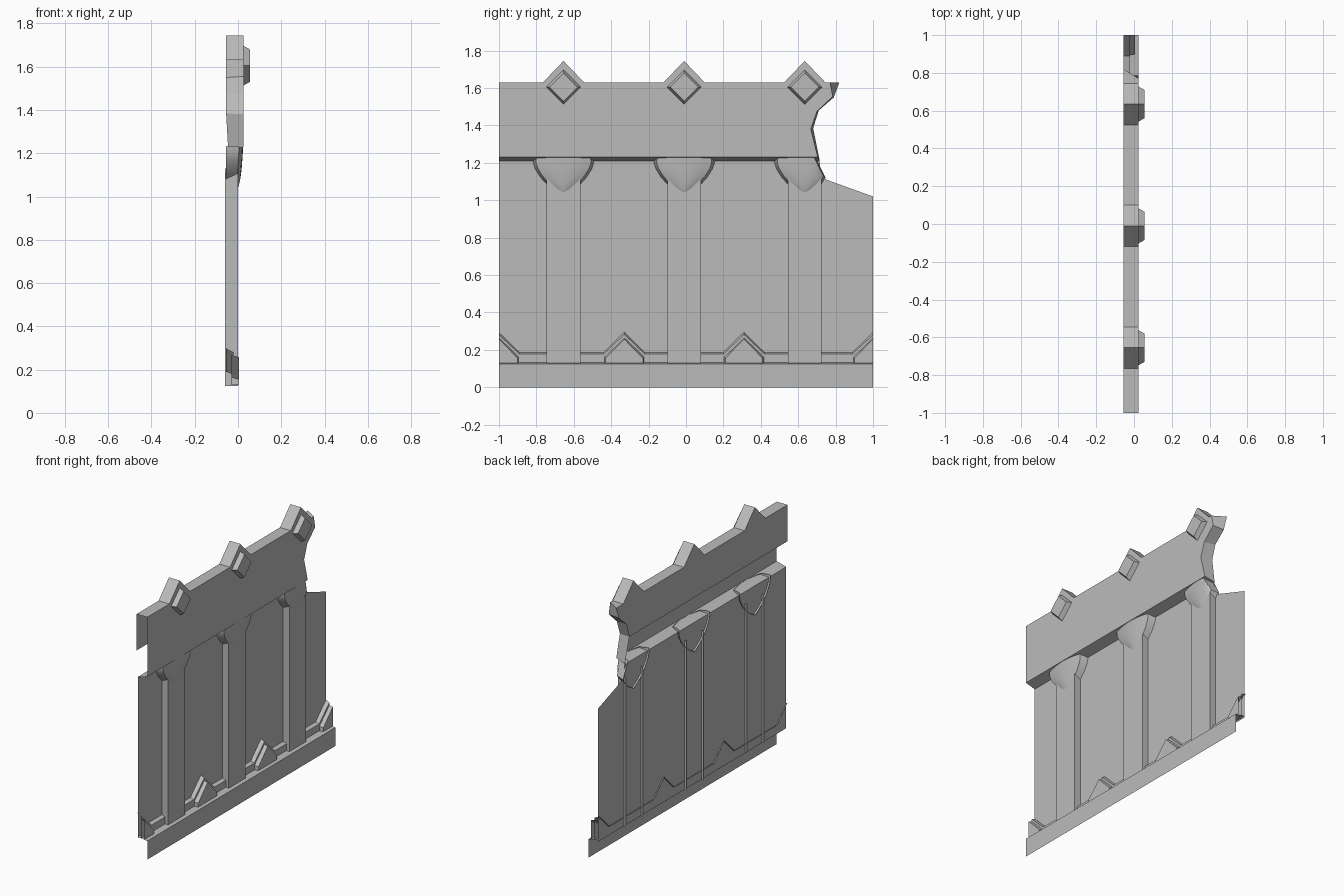
import bpy, bmesh

old = bpy.data.objects.get("Cube")
if old:
    bpy.data.objects.remove(old)

stone = bpy.data.materials.new("grey_stone")
stone.use_nodes = True
GREY = (0.5, 0.5, 0.5, 1)
stone.diffuse_color = GREY
stone.node_tree.nodes["Principled BSDF"].inputs["Base Color"].default_value = GREY

FRONT, BACK, WALL = 0.025, -0.055, -0.045
BAYS = (-0.655, -0.01, 0.635)


def at(x, path):
    """Place a (y, z) path at depth x."""
    return [(x, y, z) for y, z in path]


def strip(a, b):
    """Quads joining two matching paths."""
    return [[a[i], a[i + 1], b[i + 1], b[i]] for i in range(len(a) - 1)]


def build(name, faces, smooth=False):
    bm = bmesh.new()
    for face in faces:
        points = [p for i, p in enumerate(face) if p != face[i - 1]]
        if len(points) > 2:
            bm.faces.new([bm.verts.new(p) for p in points])
    bmesh.ops.remove_doubles(bm, verts=bm.verts, dist=0.0005)
    mesh = bpy.data.meshes.new(name)
    bm.to_mesh(mesh)
    bm.free()
    mesh.materials.append(stone)
    obj = bpy.data.objects.new(name, mesh)
    bpy.context.collection.objects.link(obj)
    if smooth:
        bpy.ops.object.select_all(action="DESELECT")
        obj.select_set(True)
        bpy.context.view_layer.objects.active = obj
        bpy.ops.object.shade_smooth_by_angle(angle=0.6)
    return obj


# Top beam with pointed crests and a broken end
crest = [(-1, 1.63)]
for c in BAYS:
    crest += [(c - 0.11, 1.63), (c, 1.745), (c + 0.11, 1.63)]
break_front = [(0.77, 1.63), (0.785, 1.555), (0.7, 1.475), (0.667, 1.38), (0.705, 1.23)]
break_back = [(0.82, 1.63), (0.79, 1.55), (0.71, 1.48), (0.68, 1.385), (0.715, 1.21)]
front = at(FRONT, crest + break_front)
back = at(BACK, crest + break_back)
back[-1] = (WALL, *break_back[-1])
beam = strip(front, back)
beam.append([(FRONT, -1, 1.23)] + front)
beam[-1].reverse()
beam.append(back[:-1] + [(BACK, -1, 1.385)])
beam.append([(WALL, -1, 1.21), (WALL, 0.715, 1.21), (FRONT, 0.705, 1.23), (FRONT, -1, 1.23)])
build("top_beam", beam)

# Thin wall panel with a broken corner
wall = at(WALL, [(-1, 0.125), (-1, 1.21), (0.715, 1.21), (0.72, 1.13), (0.75, 1.11), (1, 1.02), (1, 0.125)])
build("wall_panel", [wall[::-1]])

# Base board with a narrow ledge
base = [at(FRONT, [(-1, 0), (1, 0), (1, 0.125), (-1, 0.125)])]
base += strip([(FRONT, -1, 0.125), (FRONT, 1, 0.125)], [(WALL, -1, 0.135), (WALL, 1, 0.135)])
build("base_board", base)


def diamond(c, r):
    z = 1.605
    return [(c - r, z), (c, z + r), (c + r, z), (c, z - r), (c - r, z)]


def corbel(c, broken):
    rows = [(1.23, 0.145, 0.023), (1.2, 0.147, 0.022), (1.17, 0.137, 0.02), (1.13, 0.112, 0.017),
            (1.09, 0.076, 0.012), (1.06, 0.037, 0.006), (1.04, 0, 0)]
    ts = [i / 4 for i in range(-4, 5)]

    def point(z, w, x, t):
        y = c + w * t
        if broken:
            y = min(y, 0.685 + 0.5 * (1.23 - z))
        return (x - 0.018 * t * t * min(1, w * 12), y, z)

    grid = [[point(*r, t) for t in ts] for r in rows]
    faces = []
    for upper, lower in zip(grid, grid[1:]):
        faces += strip(lower, upper)
    for side, edge in ((-1, [g[0] for g in grid]), (1, [g[-1] for g in grid])):
        rear = [(BACK, c + (y - c) * 1.12, 1.21 + (z - 1.21) * 1.12) for _, y, z in edge]
        faces += strip(edge, rear) if side > 0 else strip(rear, edge)
    return faces


# Studs, pilasters and shield corbels in each bay
for n, c in enumerate(BAYS, 1):
    outer, inner = at(FRONT, diamond(c, 0.092)), at(0.055, diamond(c, 0.075))
    build(f"diamond_stud_{n}", strip(inner, outer) + [inner[:4][::-1]])
    outline = [(c - 0.09, 0.125), (c - 0.09, 1.13), (c + 0.09, 1.13), (c + 0.09, 0.125)]
    face, rear = at(0, outline), at(-0.06, outline)
    build(f"pilaster_{n}", [face[::-1], strip(face, rear)[0], strip(face, rear)[2]])
    build(f"shield_corbel_{n}", corbel(c, n == 3), smooth=True)


# Lower moulding that rises into chevrons
def chevron_path(drop):
    path = [(-1, 0.298 - drop), (-0.89, 0.19 - drop * 0.7)]
    for c in (-0.33, 0.31):
        path += [(c - 0.11, 0.19 - drop * 0.7), (c, 0.3 - drop), (c + 0.11, 0.19 - drop * 0.7)]
    return path + [(0.89, 0.19 - drop * 0.7), (1, 0.298 - drop)]


lip, rim = at(-0.02, chevron_path(0.018)), at(BACK, chevron_path(0))
foot = [(x, y, 0.13) for x, y, z in lip]
build("chevron_moulding", strip(lip, rim) + strip(foot, lip))


# Raised pointed plates inside the chevrons
def plate(c, grow, lo, hi):
    pts = [(c - 0.1, 0.13), (c - 0.1, 0.155), (c, 0.257), (c + 0.1, 0.155), (c + 0.1, 0.13)]
    pts = [(c + (y - c) * (1 + grow * 8), z + grow * (z > 0.14)) for y, z in pts]
    return [p for p in pts if lo - 1e-6 <= p[0] <= hi + 1e-6]


for n, c in enumerate((-1, -0.33, 0.31, 1), 1):
    face, rear = at(0.005, plate(c, 0, -1, 1)), at(-0.03, plate(c, 0.01, -1, 1))
    closing = [(0.005, c, 0.13)] if abs(c) == 1 else []
    build(f"chevron_plate_{n}", strip(face, rear) + [(face + closing)[::-1]])
